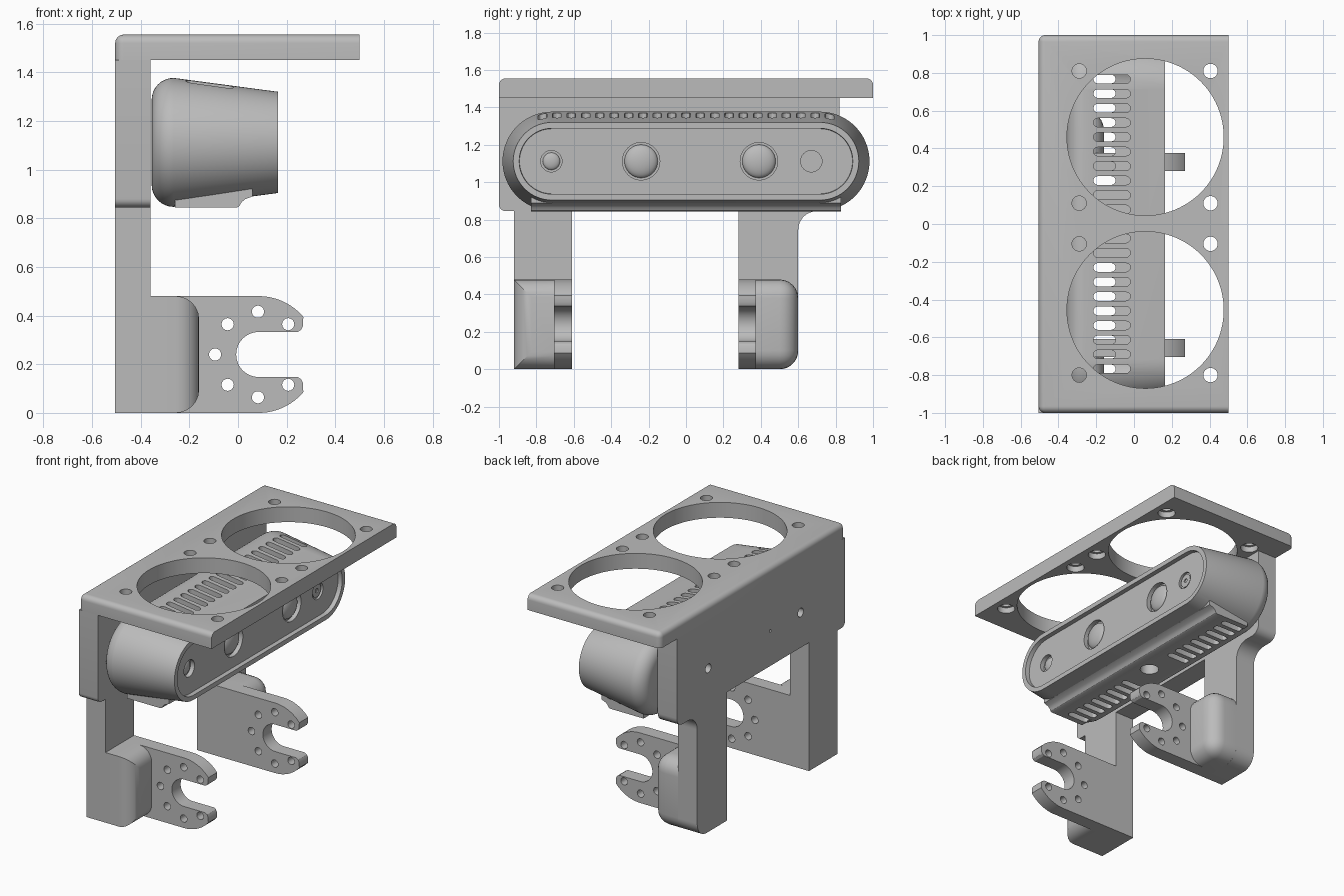
import bpy, bmesh
from math import sin, cos, pi, radians
from mathutils import Matrix

if "Cube" in bpy.data.objects:
    bpy.data.objects.remove(bpy.data.objects["Cube"])

grey = bpy.data.materials.new("plain grey")
grey.use_nodes = True
grey.diffuse_color = (0.5, 0.5, 0.5, 1)
grey.node_tree.nodes["Principled BSDF"].inputs["Base Color"].default_value = (0.5, 0.5, 0.5, 1)


def make(name, bm):
    bmesh.ops.recalc_face_normals(bm, faces=bm.faces)
    mesh = bpy.data.meshes.new(name)
    bm.to_mesh(mesh)
    bm.free()
    mesh.materials.append(grey)
    ob = bpy.data.objects.new(name, mesh)
    bpy.context.collection.objects.link(ob)
    return ob


def select(ob):
    bpy.ops.object.select_all(action='DESELECT')
    ob.select_set(True)
    bpy.context.view_layer.objects.active = ob


def boolean(ob, other, operation='DIFFERENCE'):
    mod = ob.modifiers.new("cut", 'BOOLEAN')
    mod.operation, mod.solver, mod.object = operation, 'EXACT', other
    select(ob)
    bpy.ops.object.modifier_apply(modifier=mod.name)
    bpy.data.objects.remove(other)


def arc(a, b, r, start, end, n=12):
    angles = [radians(start + (end - start) * i / n) for i in range(n + 1)]
    return [(a + r * cos(t), b + r * sin(t)) for t in angles]


def circle(a, b, r, n=32):
    return arc(a, b, r, 0, 360, n)[:-1]


def stadium(a, b, half, r, n=12):
    # Rounded slot outline, long in the first direction
    return arc(a + half, b, r, -90, 90, n) + arc(a - half, b, r, 90, 270, n)


def place(axis, p, c):
    return {'x': (c, *p), 'y': (p[0], c, p[1]), 'z': (*p, c)}[axis]


def loft(name, axis, sections):
    # sections: list of (outline, position along axis)
    bm = bmesh.new()
    rings = [[bm.verts.new(place(axis, p, c)) for p in pts] for pts, c in sections]
    n = len(rings[0])
    for low, high in zip(rings, rings[1:]):
        for i in range(n):
            j = (i + 1) % n
            bm.faces.new((low[i], low[j], high[j], high[i]))
    bm.faces.new(rings[0][::-1])
    bm.faces.new(rings[-1])
    return make(name, bm)


def prism(name, axis, pts, lo, hi):
    return loft(name, axis, [(pts, lo), (pts, hi)])


def drill(ob, axis, outlines, lo, hi):
    for pts in outlines:
        boolean(ob, prism("cutter", axis, pts, lo, hi))


def box(name, x, y, z, width, rule):
    # Box whose edges chosen by a rule on their midpoint are rounded
    bm = bmesh.new()
    bmesh.ops.create_cube(bm, size=1)
    chosen = [e for e in bm.edges if rule(*[round(2 * v) for v in (e.verts[0].co + e.verts[1].co) / 2])]
    for v in bm.verts:
        v.co = [(a + b) / 2 + k * (b - a) for k, (a, b) in zip(v.co, (x, y, z))]
    bmesh.ops.bevel(bm, geom=chosen, offset=width, segments=6, profile=0.5, affect='EDGES')
    return make(name, bm)


# Top plate with two large openings and counterbored screw holes
plate = box("top_plate", (-0.505, 0.5), (-1, 1), (1.45, 1.555), 0.035,
            lambda x, y, z: (z == 1 and x != 1) or (z == 0 and x == -1))
screws = [(x, y) for x in (-0.29, 0.405) for y in (-0.8, -0.105, 0.11, 0.81)]
drill(plate, 'z', [circle(0.06, y, 0.415, 96) for y in (-0.455, 0.46)], 1.3, 1.7)
drill(plate, 'z', [circle(x, y, 0.038) for x, y in screws], 1.3, 1.7)
drill(plate, 'z', [circle(x, y, 0.056) for x, y in screws], 1.3, 1.49)

# Back plate with both legs as one outline
outline = [(-1, 1.45)] + arc(-0.965, 0.88, 0.035, 180, 270, 5) + [
    (-0.92, 0.845), (-0.92, 0), (-0.61, 0), (-0.61, 0.88), (0.28, 0.88), (0.28, 0)]
outline += arc(0.5, 0.1, 0.1, -90, 0) + arc(0.7, 0.745, 0.1, 180, 90)
outline += arc(0.76, 0.905, 0.06, -90, 0, 6) + [(0.82, 1.45)]
back = prism("back_plate_and_legs", 'x', outline, -0.505, -0.36)
drill(back, 'x', [circle(y, 1.12, 0.03) for y in (0.48, -0.52)], -0.6, -0.3)
drill(back, 'x', [circle(-0.19, 1.12, 0.01, 12)], -0.6, -0.46)

# Forked mounting lugs
cx, cz = 0.085, 0.24
upper = arc(cx, cz, 0.0925, 180, 90, 12) + [(0.245, 0.3325), (0.26, 0.342), (0.268, 0.36), (0.268, 0.385)]
upper += arc(cx, cz, 0.24, 40, 90, 12) + [(-0.36, 0.48)]
fork_outline = upper + [(x, 2 * cz - z) for x, z in upper[:0:-1]]
for side, y0, y1 in (("right", -0.705, -0.61), ("left", 0.28, 0.375)):
    fork = prism(side + "_fork", 'y', fork_outline, y0, y1)
    drill(fork, 'y', [circle(cx - 0.003 + 0.176 * cos(k * pi / 4), cz + 0.176 * sin(k * pi / 4), 0.025, 24)
                      for k in range(1, 8)], y0 - 0.1, y1 + 0.1)

# Rounded blocks beside the forks
box("right_block", (-0.36, -0.16), (-0.92, -0.705), (0, 0.48), 0.095,
    lambda x, y, z: x == 1 and y != 1)
box("left_block", (-0.36, -0.16), (0.375, 0.6), (0, 0.48), 0.1,
    lambda x, y, z: (x == 1 and y != -1) or (x == 0 and y == 1))

# Tapered housing with rounded back and recessed front
MID, HALF = 1.112, 0.716


def ring(r):
    return stadium(0, MID, HALF, r, 32)


sections = [(ring(0.175 + 0.09 * sin(t * pi / 16)), -0.265 - 0.09 * cos(t * pi / 16)) for t in range(9)]
sections += [(ring(0.208), 0.165), (ring(0.176), 0.165), (ring(0.174), 0.135)]
housing = loft("housing", 'x', sections)

# Flat foot under the housing
foot = [(-0.26, 0.844), (-0.005, 0.844), (0.006, 0.85), (0.014, 0.865), (0.028, 0.878),
        (0.06, 0.89), (0.06, 0.92), (-0.26, 0.92)]
boolean(housing, prism("foot", 'y', foot, -0.83, 0.83), 'UNION')
boolean(housing, loft("cavity", 'x', [(ring(0.21), -0.3), (ring(0.16), 0.08)]))

# Vent slots and threaded hole
drill(housing, 'z', [stadium(-0.117, 0.0767 * k, 0.075, 0.023, 6) for k in range(-10, 11)], 1.15, 1.5)
drill(housing, 'z', [stadium(-0.18, s * 0.0767 * k, 0.06, 0.023, 6)
                     for k in range(3, 11) for s in (-1, 1)], 0.7, 1.05)
drill(housing, 'z', [circle(-0.13, 0, 0.06)], 0.7, 1.05)

# Lens recesses, domes and emitter
lenses = (("main_lens_right", -0.24, 0.1), ("main_lens_left", 0.39, 0.1), ("small_lens", -0.72, 0.057))
drill(housing, 'x', [circle(y, MID, r, 40) for _, y, r in lenses], 0.105, 0.3)
for name, y, r in lenses:
    bm = bmesh.new()
    bmesh.ops.create_uvsphere(bm, u_segments=32, v_segments=16, radius=r - 0.011)
    bmesh.ops.transform(bm, verts=bm.verts, matrix=Matrix.Translation((0.105, y, MID))
                        @ Matrix.Diagonal((0.4, 1, 1, 1)))
    make(name, bm)
drill(housing, 'x', [circle(0.67, MID, 0.057)], 0.12, 0.3)
emitter = prism("emitter", 'x', circle(0.67, MID, 0.045), 0.11, 0.128)
drill(emitter, 'x', [circle(0.67, MID, 0.014, 16)], 0.118, 0.2)

# Smooth curved areas, keep edges sharp
for ob in list(bpy.context.scene.objects):
    if ob.type == 'MESH' and grey.name in ob.data.materials:
        select(ob)
        bpy.ops.object.shade_smooth_by_angle(angle=radians(30))
